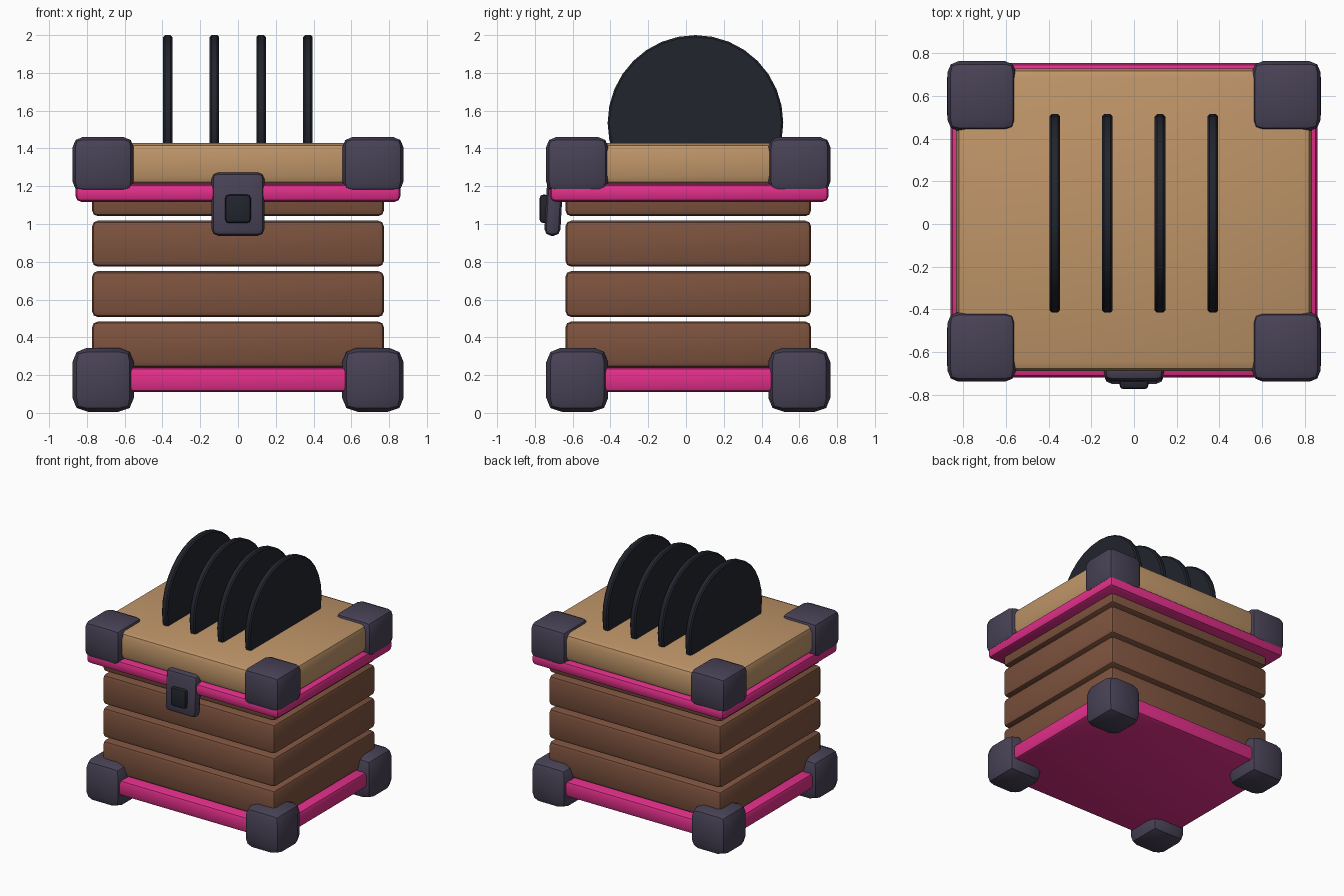
import bpy
import math

if "Cube" in bpy.data.objects:
    bpy.data.objects.remove(bpy.data.objects["Cube"], do_unlink=True)


def material(name, rgb):
    m = bpy.data.materials.new(name)
    m.use_nodes = True
    m.diffuse_color = (*rgb, 1)
    bsdf = next(n for n in m.node_tree.nodes if n.type == "BSDF_PRINCIPLED")
    bsdf.inputs["Base Color"].default_value = (*rgb, 1)
    return m


WOOD = material("brown wood", (0.205, 0.085, 0.048))
TAN = material("tan wood", (0.52, 0.30, 0.14))
PINK = material("pink trim", (0.75, 0.028, 0.25))
METAL = material("purple grey metal", (0.065, 0.054, 0.092))
BLACK = material("dark disc", (0.016, 0.018, 0.027))
MID_Y = 0.012


def finish(obj, name, mat, bevel, segments):
    obj.name = name
    obj.data.materials.append(mat)
    mod = obj.modifiers.new("rounded edges", "BEVEL")
    mod.width = bevel
    mod.segments = segments
    mod.limit_method = "ANGLE"
    mod.angle_limit = math.radians(40)
    bpy.ops.object.modifier_apply(modifier=mod.name)
    bpy.ops.object.shade_smooth_by_angle(angle=math.radians(35))
    return obj


def box(name, mat, center, size, bevel, segments=2):
    bpy.ops.mesh.primitive_cube_add(size=1, location=center)
    obj = bpy.context.object
    obj.scale = size
    bpy.ops.object.transform_apply(location=False, rotation=False, scale=True)
    return finish(obj, name, mat, bevel, segments)


# Stacked crate planks, separated by narrow gaps
for i in range(4):
    box(f"plank_{i + 1}", WOOD, (0, MID_Y, 0.362 + i * 0.267), (1.545, 1.3, 0.243), 0.03)

# Base tray, lid rim and lid
box("base_tray", PINK, (0, MID_Y, 0.175), (1.67, 1.43, 0.13), 0.03)
box("lid_rim", PINK, (0, MID_Y + 0.005, 1.165), (1.72, 1.475, 0.095), 0.03)
box("lid", TAN, (0, MID_Y + 0.008, 1.32), (1.67, 1.42, 0.22), 0.045)

# Feet and lid corner caps
for sx, side in ((-1, "right"), (1, "left")):
    for sy, end in ((-1, "front"), (1, "back")):
        x, y = sx * 0.714, MID_Y + sy * 0.588
        foot = box(f"{end}_{side}_foot", METAL, (x, y, 0.174), (0.325, 0.328, 0.34), 0.075)
        # Narrow the underside of each foot
        for v in foot.data.vertices:
            if v.co.z < -0.15:
                v.co.x *= 0.85
                v.co.y *= 0.85
        box(f"{end}_{side}_lid_corner", METAL, (x, y, 1.315), (0.322, 0.328, 0.29), 0.052)

# Standing discs in the lid
for i, x in enumerate((-0.372, -0.125, 0.122, 0.37)):
    bpy.ops.mesh.primitive_cylinder_add(vertices=32, radius=0.465, depth=0.05,
                                        location=(x, 0.05, 1.535),
                                        rotation=(0, math.radians(90), 0))
    finish(bpy.context.object, f"disc_{i + 1}", BLACK, 0.01, 1)

# Front latch, its top leaning back, with a button
latch = box("latch_plate", METAL, (0, -0.707, 1.105), (0.28, 0.085, 0.335), 0.035)
for v in latch.data.vertices:
    if v.co.z > 0.1:
        v.co.y += 0.015
box("latch_button", BLACK, (0, -0.75, 1.08), (0.135, 0.05, 0.15), 0.018)
